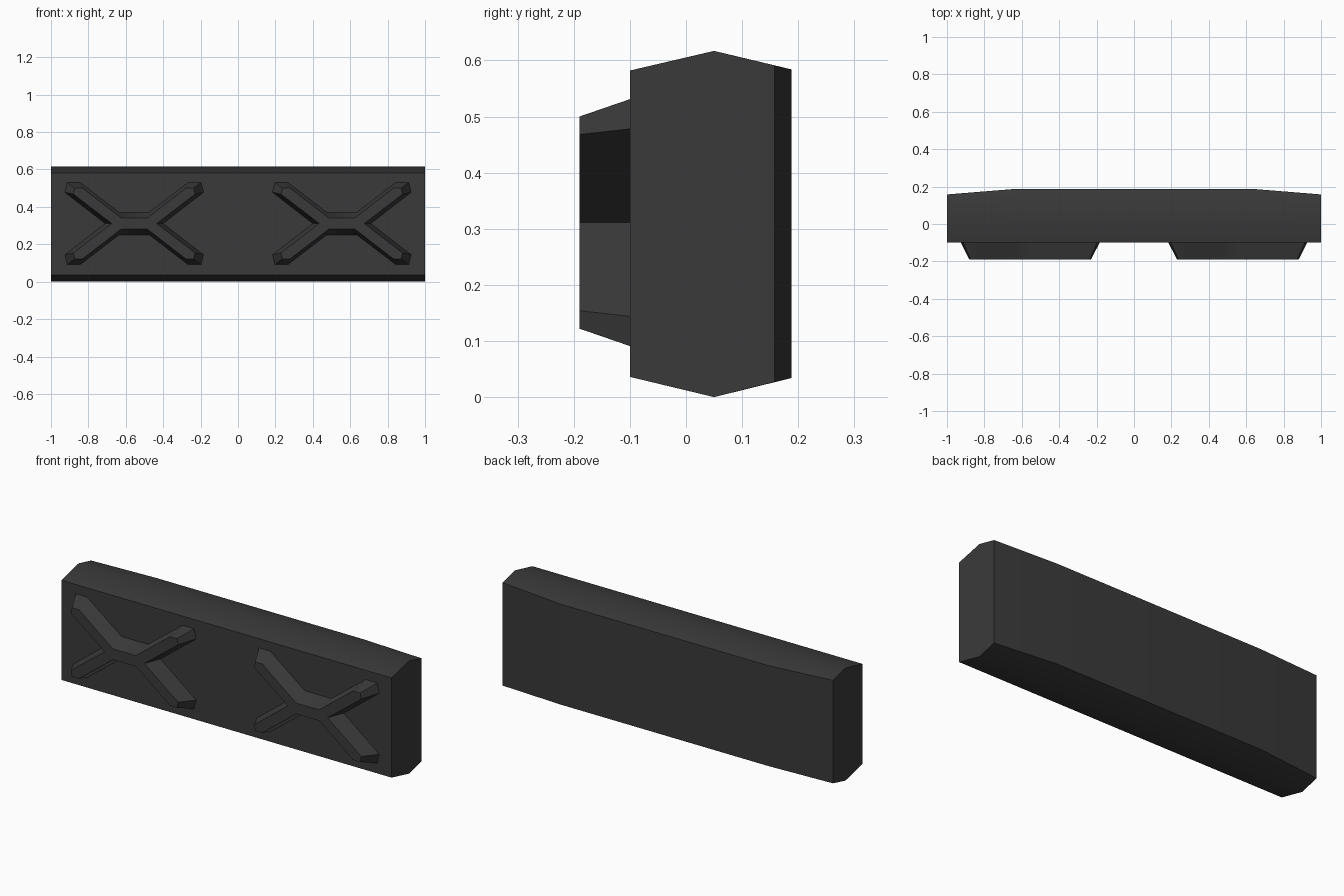
import bpy
import bmesh
from math import radians

old = bpy.data.objects.get("Cube")
if old:
    bpy.data.objects.remove(old, do_unlink=True)

charcoal = bpy.data.materials.new("charcoal")
charcoal.use_nodes = True
COLOUR = (0.042, 0.042, 0.042, 1)
charcoal.diffuse_color = COLOUR
charcoal.node_tree.nodes["Principled BSDF"].inputs["Base Color"].default_value = COLOUR


def loft(name, loops, cap_start, cap_end, angle):
    """Skin matching closed loops into one object, sharp above the angle."""
    bm = bmesh.new()
    rings = [[bm.verts.new(p) for p in loop] for loop in loops]
    for a, b in zip(rings, rings[1:]):
        for i in range(len(a)):
            j = (i + 1) % len(a)
            bm.faces.new((a[i], a[j], b[j], b[i]))
    if cap_start:
        bm.faces.new(rings[0][::-1])
    if cap_end:
        bm.faces.new(rings[-1])
    bmesh.ops.recalc_face_normals(bm, faces=bm.faces)
    mesh = bpy.data.meshes.new(name)
    bm.to_mesh(mesh)
    bm.free()
    mesh.materials.append(charcoal)
    mesh.shade_smooth()
    mesh.set_sharp_from_angle(angle=radians(angle))
    obj = bpy.data.objects.new(name, mesh)
    bpy.context.collection.objects.link(obj)
    return obj


# Long slab: ridged top and bottom, back tapering towards both ends
def slab_section(x, back_y, back_low, back_high):
    profile = [(-0.1, 0.036), (0.05, 0), (back_y, back_low),
               (back_y, back_high), (0.05, 0.617), (-0.1, 0.582)]
    return [(x, y, z) for y, z in profile]


end, middle = (0.158, 0.027, 0.591), (0.188, 0.034, 0.584)
loft("slab", [slab_section(-1, *end), slab_section(-0.63, *middle),
              slab_section(0.63, *middle), slab_section(1, *end)], True, True, 30)


# Raised cross: one quarter outline mirrored into a full loop
def cross_loop(quarter, cx, y, cz=0.311):
    side, arm = quarter[0], quarter[1:]
    right = [(x, -z) for x, z in arm[::-1]] + [side] + arm
    left = [(-x, z) for x, z in right[::-1]]
    return [(cx + x, y, cz + z) for x, z in right + left]


BASE = [(0.155, 0), (0.371, 0.167), (0.358, 0.22), (0.289, 0.22), (0.08, 0.06)]
CREST = [(0.12, 0), (0.325, 0.157), (0.318, 0.189), (0.276, 0.189), (0.07, 0.03)]

for name, cx in (("left_cross", 0.555), ("right_cross", -0.555)):
    loft(name, [cross_loop(BASE, cx, -0.1), cross_loop(CREST, cx, -0.19)],
         False, True, 40)
    # The open base has no cap, so make sure the crest faces forward
    mesh = bpy.data.objects[name].data
    if mesh.polygons[-1].normal.y > 0:
        mesh.flip_normals()
